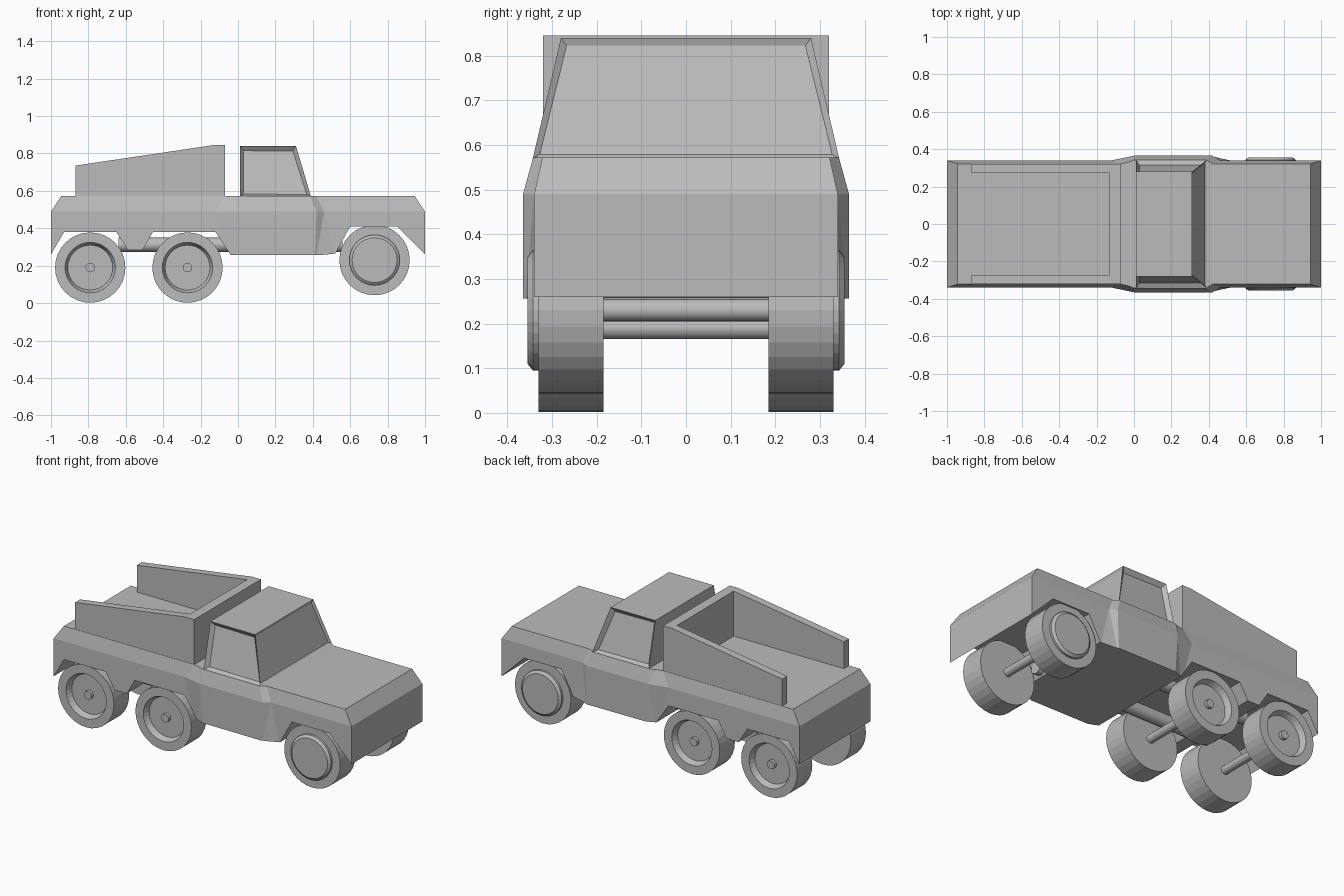
import bpy, bmesh, math
from mathutils import Matrix

if "Cube" in bpy.data.objects:
    bpy.data.objects.remove(bpy.data.objects["Cube"], do_unlink=True)

grey = bpy.data.materials.new("plain_grey")
grey.use_nodes = True
grey.diffuse_color = (0.5, 0.5, 0.5, 1)
grey.node_tree.nodes["Principled BSDF"].inputs["Base Color"].default_value = (0.5, 0.5, 0.5, 1)


def finish(bm, name):
    bmesh.ops.recalc_face_normals(bm, faces=bm.faces)
    mesh = bpy.data.meshes.new(name)
    bm.to_mesh(mesh)
    bm.free()
    mesh.materials.append(grey)
    ob = bpy.data.objects.new(name, mesh)
    bpy.context.collection.objects.link(ob)
    return ob


def prism(name, profile, y0, y1):
    """Extrude an x-z profile between two y values."""
    bm = bmesh.new()
    face = bm.faces.new([bm.verts.new((x, y0, z)) for x, z in profile])
    new = bmesh.ops.extrude_face_region(bm, geom=[face])["geom"]
    verts = [v for v in new if isinstance(v, bmesh.types.BMVert)]
    bmesh.ops.translate(bm, verts=verts, vec=(0, y1 - y0, 0))
    return finish(bm, name)


def loft(bm, rings, close_ends=True):
    """Join equal rings of points with quads."""
    rows = [[bm.verts.new(p) for p in ring] for ring in rings]
    n = len(rows[0])
    for a, b in zip(rows, rows[1:]):
        for i in range(n):
            j = (i + 1) % n
            bm.faces.new((a[i], a[j], b[j], b[i]))
    if close_ends:
        bm.faces.new(rows[0])
        bm.faces.new(rows[-1])


def lathe(name, profile, x, z, side=1, n=32):
    """Turn (radius, y) points about the y axis."""
    bm = bmesh.new()
    rings = [[(x + r * math.cos(math.tau * i / n), side * y,
               z + r * math.sin(math.tau * i / n)) for i in range(n)]
             for r, y in profile]
    loft(bm, rings)
    return finish(bm, name)


def smooth(ob):
    bpy.ops.object.select_all(action='DESELECT')
    ob.select_set(True)
    bpy.context.view_layer.objects.active = ob
    bpy.ops.object.shade_smooth_by_angle(angle=math.radians(35))


# Body: side outline with wheel arches
outline = [(-1, .26), (-.93, .38), (-.65, .38), (-.59, .285), (-.51, .285),
           (-.455, .38), (-.12, .38), (-.04, .258), (.43, .256), (.52, .265),
           (.6, .41), (.85, .41), (1, .26), (1, .49), (.945, .572),
           (-.945, .572), (-1, .49)]
body = prism("body", outline, -.5, .5)

# Width envelope: sloped shoulders and wider middle at the cab
LOW, MID, TOP = .2, .49, .61
slim, wide = (.34, .313), (.365, .332)
sections = [((-1.1, -1.1, -1.1), slim), ((-.04, -.12, -.05), slim),
            ((.02, 0, 0), wide), ((.41, .42, .37), wide),
            ((.53, .46, .4), slim), ((1.1, 1.1, 1.1), slim)]
bm = bmesh.new()
loft(bm, [[(a, -w, LOW), (b, -w, MID), (c, -t, TOP),
           (c, t, TOP), (b, w, MID), (a, w, LOW)]
          for (a, b, c), (w, t) in sections])
bmesh.ops.triangulate(bm, faces=bm.faces)
envelope = finish(bm, "width_envelope")
envelope.hide_render = True

mod = body.modifiers.new("shape", 'BOOLEAN')
mod.operation = 'INTERSECT'
mod.solver = 'EXACT'
mod.object = envelope
bpy.context.view_layer.objects.active = body
bpy.ops.object.modifier_apply(modifier="shape")
bpy.data.objects.remove(envelope, do_unlink=True)

# Cab with recessed side windows and windscreen
bm = bmesh.new()
loft(bm, [[(.01, -.343, .57), (.39, -.343, .57), (.39, .343, .57), (.01, .343, .57)],
          [(.01, -.28, .84), (.31, -.28, .84), (.31, .28, .84), (.01, .28, .84)]])
bmesh.ops.recalc_face_normals(bm, faces=bm.faces)
sides = [f for f in bm.faces if abs(f.normal.y) > .7]
screen = [f for f in bm.faces if f.normal.x > .7]
bmesh.ops.inset_individual(bm, faces=sides, thickness=.028, depth=-.025)
bmesh.ops.inset_individual(bm, faces=screen, thickness=.02, depth=-.01)
finish(bm, "cab")

# Load bed: sloped side walls and headboard
wall = [(-.87, .56), (-.87, .735), (-.13, .845), (-.07, .845), (-.07, .56)]
prism("left_bed_wall", wall, .272, .32)
prism("right_bed_wall", wall, -.32, -.272)
prism("bed_headboard", [(-.13, .56), (-.13, .845), (-.07, .845), (-.07, .56)], -.272, .272)

# Wheels: dished at the rear, domed hubs at the front
dished = [(.188, .185), (.188, .33), (.135, .33), (.12, .295)]
domed = [(.188, .185), (.188, .33), (.135, .33), (.135, .343), (.12, .355)]
for pos, x, z, shape in (("rear", -.79, .19, dished),
                         ("middle", -.27, .19, dished),
                         ("front", .73, .23, domed)):
    for label, side in (("left", 1), ("right", -1)):
        lathe(f"{pos}_{label}_wheel", shape, x, z, side)
    reach = .315 if shape is dished else .3
    smooth(lathe(f"{pos}_axle", [(.025, -reach), (.025, reach)], x, z, n=20))

# Chassis tubes along the underside
for label, y in (("left", .15), ("right", -.15)):
    tube = lathe(f"{label}_chassis_tube", [(.038, -.6), (.038, .6)], 0, 0, n=20)
    tube.data.transform(Matrix.Translation((-.04, y, .312)) @ Matrix.Rotation(math.pi / 2, 4, 'Z'))
    smooth(tube)
